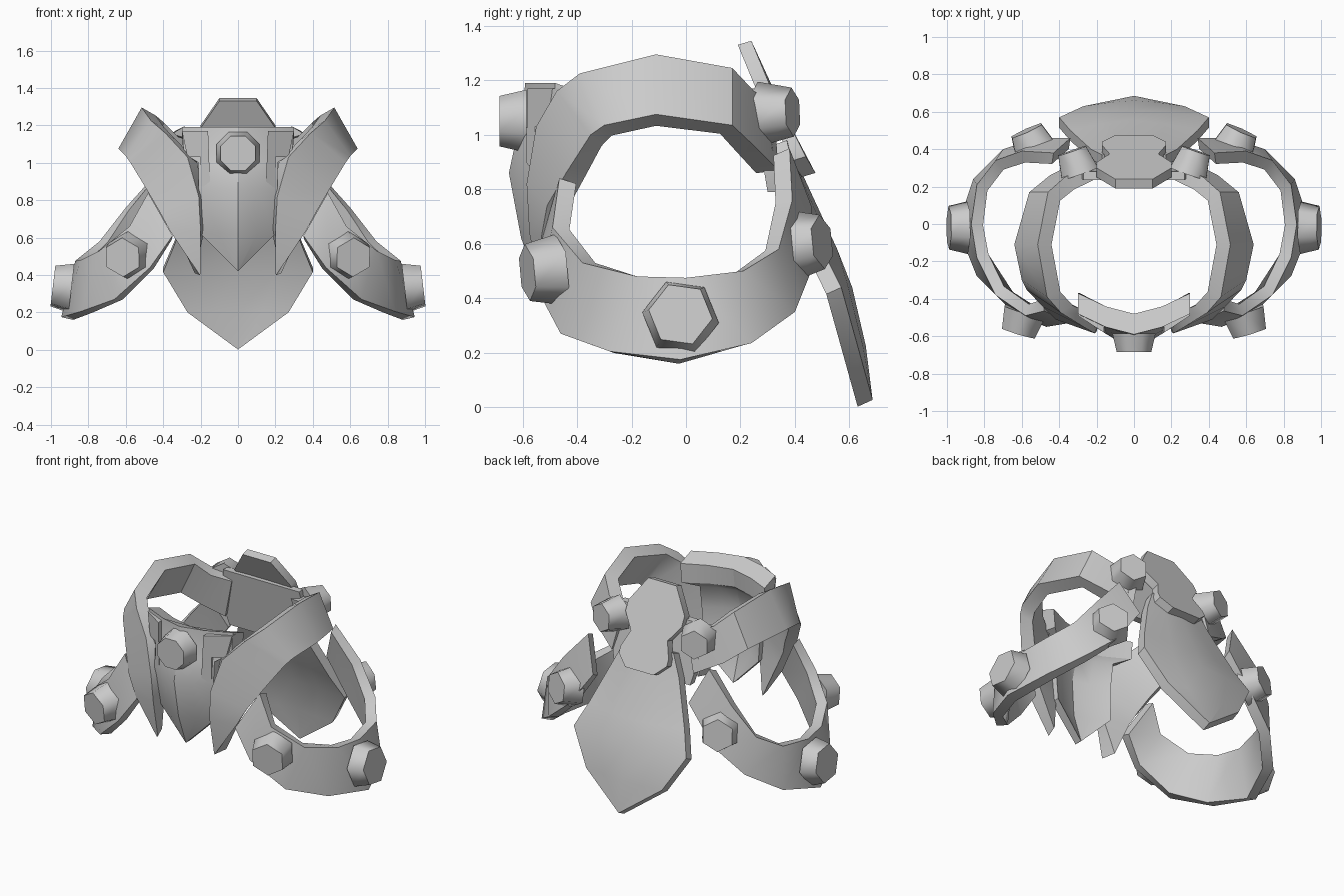
import bpy, bmesh, math
from mathutils import Vector, Matrix

if "Cube" in bpy.data.objects:
    bpy.data.objects.remove(bpy.data.objects["Cube"])

metal = bpy.data.materials.new("grey_metal")
metal.diffuse_color = (0.6, 0.6, 0.6, 1)
metal.use_nodes = True
metal.node_tree.nodes["Principled BSDF"].inputs["Base Color"].default_value = metal.diffuse_color


def finish(name, bm, angle=40):
    bmesh.ops.remove_doubles(bm, verts=bm.verts, dist=0.0005)
    bmesh.ops.recalc_face_normals(bm, faces=bm.faces)
    me = bpy.data.meshes.new(name)
    bm.to_mesh(me)
    bm.free()
    ob = bpy.data.objects.new(name, me)
    bpy.context.collection.objects.link(ob)
    me.materials.append(metal)
    bpy.ops.object.select_all(action='DESELECT')
    ob.select_set(True)
    bpy.context.view_layer.objects.active = ob
    bpy.ops.object.shade_smooth_by_angle(angle=math.radians(angle))
    return ob


def loft(bm, sections):
    """Skin closed cross-sections and cap both ends."""
    rings = [[bm.verts.new(p) for p in s] for s in sections]
    n = len(rings[0])
    for a, b in zip(rings, rings[1:]):
        for i in range(n):
            j = (i + 1) % n
            bm.faces.new((a[i], a[j], b[j], b[i]))
    bm.faces.new(rings[0])
    bm.faces.new(rings[-1])


def band(name, stations, center, thick, side):
    """Strap with two edge points per station, thickened toward a centre."""
    bm = bmesh.new()
    sections = []
    for u, l in stations:
        u, l = Vector(u), Vector(l)
        d = Vector(center) - (u + l) / 2
        w = (l - u).normalized()
        d -= w * d.dot(w)
        d.z = min(d.z, 0.05)
        d = d.normalized() * thick
        sec = [u, l, l + d, u + d]
        sections.append([Vector((p.x * side, p.y, p.z)) for p in sec])
    loft(bm, sections)
    return finish(name, bm)


def stud(name, pos, axis, r0, r1, depth, sides, side=1, turn=0):
    bm = bmesh.new()
    bmesh.ops.create_cone(bm, cap_ends=True, segments=sides, radius1=r0,
                          radius2=r1, depth=depth)
    bmesh.ops.rotate(bm, verts=bm.verts,
                     matrix=Matrix.Rotation(math.radians(turn * side), 3, 'Z'))
    ob = finish(name, bm, 65 if sides == 6 else 50)
    ob.location = (pos[0] * side, pos[1], pos[2])
    a = Vector((axis[0] * side, axis[1], axis[2]))
    ob.rotation_euler = a.to_track_quat('Z', 'Y').to_euler()
    return ob


def curved_plate(name, rows):
    """Plate from rows (z, half width, centre y, edge y, thickness, back drop)."""
    bm = bmesh.new()
    sections = []
    for z, w, yc, ye, thick, drop in rows:
        front = [(w * t, yc + (ye - yc) * abs(t) ** 1.5, z)
                 for t in (-1, -0.5, 0, 0.5, 1)]
        back = [(x, y + thick, z - drop) for x, y, z in reversed(front)]
        sections.append(front + back)
    loft(bm, sections)
    bmesh.ops.dissolve_degenerate(bm, dist=0.0005, edges=bm.edges)
    return finish(name, bm, 30)


# Shoulder straps: inner/top edge and outer/bottom edge, from front tip to back
SHOULDER = [
    ((.20, -.53, .41), (.205, -.53, .40)),
    ((.20, -.575, .64), (.36, -.53, .63)),
    ((.21, -.585, .82), (.42, -.51, .74)),
    ((.27, -.55, 1.03), (.49, -.44, .86)),
    ((.39, -.475, 1.16), (.575, -.35, 1.0)),
    ((.465, -.39, 1.225), (.60, -.30, 1.035)),
    ((.515, -.11, 1.295), (.64, -.11, 1.075)),
    ((.46, .17, 1.245), (.56, .17, 1.035)),
    ((.37, .25, 1.16), (.45, .26, .95)),
    ((.23, .32, 1.12), (.29, .34, .87)),
]
# Arm hoops: upper edge and lower edge, from front end to back end
ARM = [
    ((.48, -.465, .84), (.35, -.53, .61)),
    ((.58, -.49, .66), (.47, -.55, .44)),
    ((.74, -.38, .53), (.66, -.46, .27)),
    ((.84, -.18, .48), (.84, -.28, .205)),
    ((.87, 0, .475), (.945, -.02, .175)),
    ((.84, .21, .50), (.86, .24, .235)),
    ((.74, .34, .58), (.70, .40, .35)),
    ((.60, .39, .76), (.52, .46, .50)),
    ((.43, .38, .95), (.34, .46, .74)),
]
for side, tag in ((1, "right"), (-1, "left")):
    band("shoulder_strap_" + tag, SHOULDER, (.2, -.11, .75), .085, side)
    band("arm_hoop_" + tag, ARM, (.42, -.03, .55), .065, side)
    # Hexagonal studs
    stud("arm_side_stud_" + tag, (.94, -.02, .335), (1, 0, .12), .142, .118, .10, 6, side, 22)
    stud("arm_front_stud_" + tag, (.60, -.525, .50), (.3, -1, -.1), .13, .105, .12, 6, side)
    stud("arm_back_stud_" + tag, (.55, .445, .60), (.45, 1, .12), .13, .10, .12, 6, side)
    stud("shoulder_back_stud_" + tag, (.31, .33, 1.08), (.35, 1, .05), .118, .09, .13, 6, side)
    # Stepped clips beside the chest plate
    bm = bmesh.new()
    clip = [(.16, 1.17), (.30, 1.17), (.27, 1.03), (.20, 1.03), (.20, .86), (.15, .90)]
    loft(bm, [[(side * x, -.62 + (x - .1) * .65 + dy, z) for x, z in clip]
              for dy in (0, .06)])
    finish("chest_clip_" + tag, bm)

# Inner back panel joining the strap ends
bm = bmesh.new()
panel = [(-.27, 1.17), (.27, 1.17), (.31, .95), (.27, .79), (-.27, .79), (-.31, .95)]
loft(bm, [[(x, y0 + (1.17 - z) * .17, z) for x, z in panel] for y0 in (.235, .28)])
finish("inner_back_panel", bm)

# Chest plate with thick rim, pointed tip and central stud
curved_plate("chest_plate", [
    (1.19, .30, -.59, -.48, .11, .04), (1.05, .29, -.605, -.48, .11, .02),
    (1.0, .21, -.62, -.54, .10, 0), (.86, .21, -.65, -.55, .09, 0),
    (.62, .20, -.605, -.51, .06, 0), (.42, .001, -.53, -.53, .05, 0)])
stud("chest_stud", (0, -.635, 1.05), (0, -1, 0), .125, .10, .10, 8, 1, 22.5)

# Long tail plate
curved_plate("tail_plate", [
    (.98, .17, .38, .37, -.055, .02), (.85, .23, .43, .40, -.055, .02),
    (.58, .34, .555, .50, -.055, .02), (.44, .40, .61, .57, -.055, .025),
    (.225, .27, .66, .63, -.055, .025), (.027, .001, .685, .685, -.055, .025)])

# Upper back plate, slanted, with a notched waist
bm = bmesh.new()
outline = [(.10, .24, 1.345), (.20, .30, 1.20), (.20, .33, 1.14), (.13, .375, 1.05),
           (.17, .42, .96), (.17, .44, .92), (.10, .475, .86)]
outline += [(-x, y, z) for x, y, z in reversed(outline)]
loft(bm, [outline, [(x, y - .05, z - .015) for x, y, z in outline]])
finish("upper_back_plate", bm)
